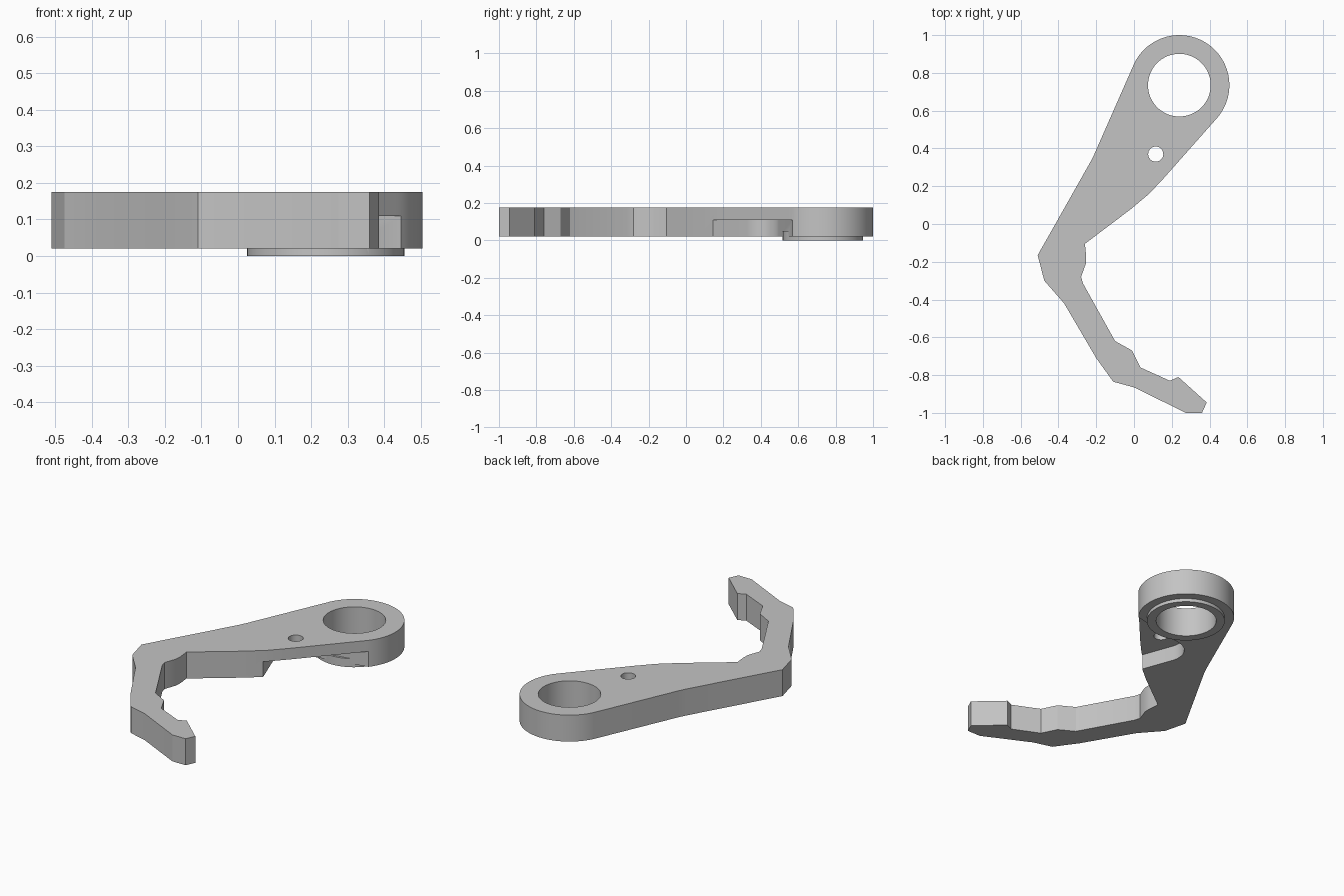
import bpy, bmesh
from math import sin, cos, radians, pi

cube = bpy.data.objects.get("Cube")
if cube:
    bpy.data.objects.remove(cube, do_unlink=True)

grey = bpy.data.materials.new("plain grey")
grey.use_nodes = True
colour = (0.55, 0.55, 0.55, 1)
grey.diffuse_color = colour
grey.node_tree.nodes["Principled BSDF"].inputs["Base Color"].default_value = colour

EYE = (0.24, 0.735)    # large bore centre
PIN = (0.115, 0.37)    # small hole centre
BOTTOM, TOP = 0.02, 0.175


def arc(centre, r, start, end, steps):
    angles = [radians(start + (end - start) * i / steps) for i in range(steps + 1)]
    return [(centre[0] + r * cos(a), centre[1] + r * sin(a)) for a in angles]


def prism(name, outline, z0, z1):
    """Extrude a closed counter-clockwise outline between two heights."""
    bm = bmesh.new()
    face = bm.faces.new([bm.verts.new((x, y, z0)) for x, y in outline])
    new = bmesh.ops.extrude_face_region(bm, geom=[face])["geom"]
    bmesh.ops.translate(bm, vec=(0, 0, z1 - z0),
                        verts=[v for v in new if isinstance(v, bmesh.types.BMVert)])
    bmesh.ops.recalc_face_normals(bm, faces=bm.faces)
    mesh = bpy.data.meshes.new(name)
    bm.to_mesh(mesh)
    bm.free()
    mesh.materials.append(grey)
    obj = bpy.data.objects.new(name, mesh)
    bpy.context.collection.objects.link(obj)
    return obj


def disc(name, centre, r, z0, z1, sides=64):
    return prism(name, arc(centre, r, 0, 360, sides)[:-1], z0, z1)


def combine(target, tool, operation):
    bpy.context.view_layer.objects.active = target
    mod = target.modifiers.new(operation, "BOOLEAN")
    mod.operation, mod.solver, mod.object = operation, "EXACT", tool
    bpy.ops.object.modifier_apply(modifier=mod.name)
    bpy.data.objects.remove(tool, do_unlink=True)


# Hooked lever plate: round eye, outer edge down to the hook tip, inner edge back
outline = arc(EYE, 0.265, -43.5, 154.5, 48) + [
    (-0.21, 0.37), (-0.23, 0.33), (-0.405, 0.02), (-0.51, -0.165),
    (-0.475, -0.30), (-0.37, -0.42), (-0.20, -0.71), (-0.11, -0.835),
    (0, -0.865), (0.275, -1), (0.36, -1), (0.385, -0.945),
    (0.235, -0.81), (0.19, -0.83), (0.035, -0.76), (-0.01, -0.67),
    (-0.10, -0.62), (-0.27, -0.315), (-0.28, -0.28), (-0.255, -0.21),
    (-0.253, -0.17), (-0.26, -0.105), (-0.015, 0.08), (0.08, 0.16), (0.16, 0.245)]
lever = prism("hooked_lever", outline, BOTTOM, TOP)

# Underside pocket, rounded about the small hole and open to the inner edge
pocket = arc(PIN, 0.128, 103, 200, 20) + [(0.045, 0.19), (0.10, 0.04), (0.60, 0.40), (0.60, 0.60)]
combine(lever, prism("pocket_cutter", pocket, -0.1, 0.11), "DIFFERENCE")

# Raised boss beneath the eye, then both through holes
combine(lever, disc("boss", (EYE[0], EYE[1] - 0.003), 0.215, 0, BOTTOM + 0.03), "UNION")
combine(lever, disc("bore_cutter", EYE, 0.166, -0.1, 0.3), "DIFFERENCE")
combine(lever, disc("pin_cutter", PIN, 0.04, 0.06, 0.3, 32), "DIFFERENCE")

bpy.ops.object.select_all(action="DESELECT")
lever.select_set(True)
bpy.context.view_layer.objects.active = lever
bpy.ops.object.shade_smooth_by_angle(angle=pi / 9)
